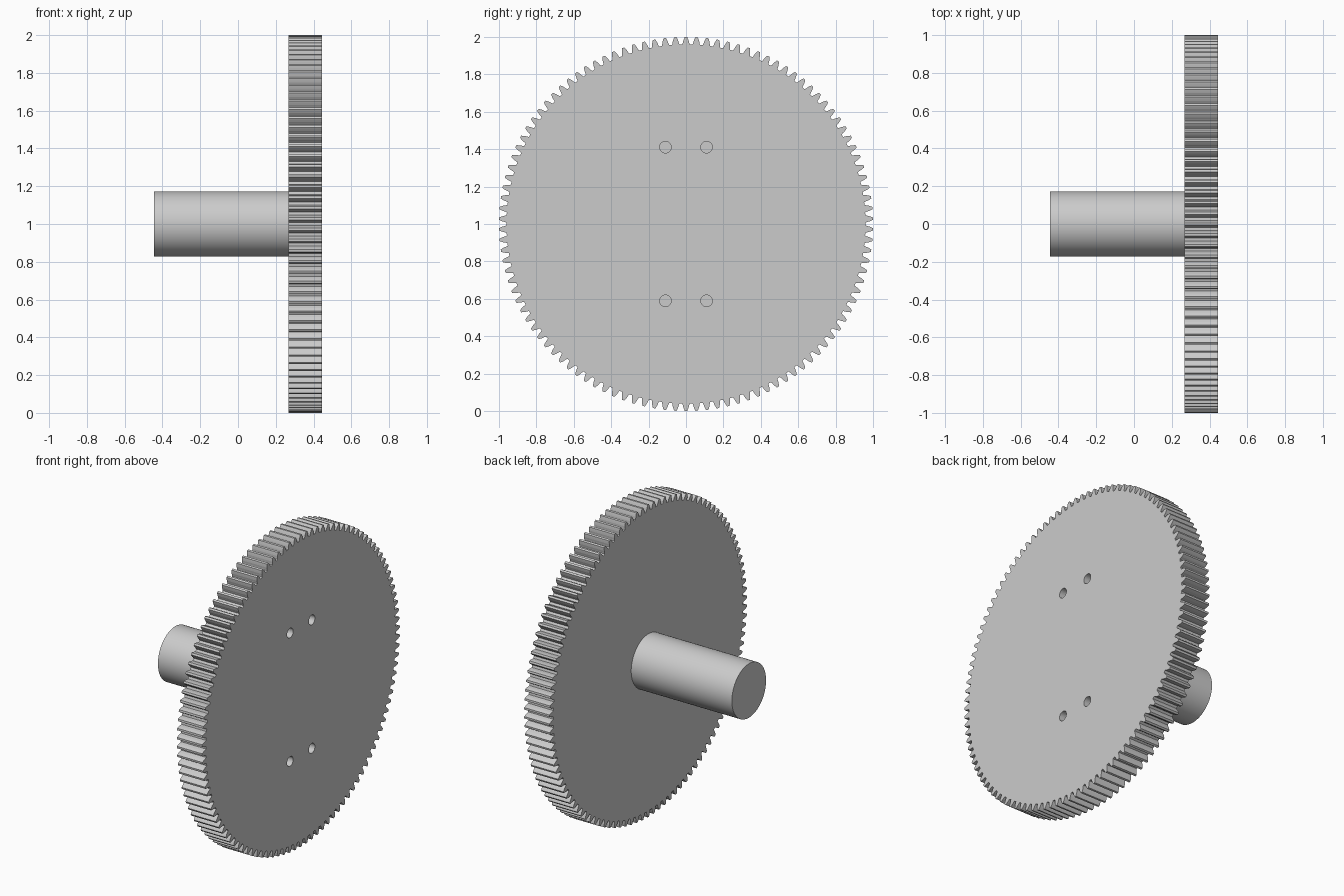
import bpy, bmesh, math
from mathutils import Matrix

if "Cube" in bpy.data.objects:
    bpy.data.objects.remove(bpy.data.objects["Cube"], do_unlink=True)

TEETH = 110
CENTRE_Z = 1.0
FACE_X, BACK_X, SHAFT_X = 0.446, 0.267, -0.446
ROOT, TIP = 0.96, 1.0

steel = bpy.data.materials.new("light grey metal")
steel.use_nodes = True
grey = (0.6, 0.6, 0.6, 1)
steel.diffuse_color = grey
steel.node_tree.nodes["Principled BSDF"].inputs["Base Color"].default_value = grey


def add_object(name, bm):
    mesh = bpy.data.meshes.new(name)
    bmesh.ops.recalc_face_normals(bm, faces=bm.faces)
    bm.to_mesh(mesh)
    bm.free()
    obj = bpy.data.objects.new(name, mesh)
    mesh.materials.append(steel)
    bpy.context.collection.objects.link(obj)
    return obj


def add_rod(name, radius, x0, x1, y, z, sides):
    bm = bmesh.new()
    place = Matrix.Translation(((x0 + x1) / 2, y, z)) @ Matrix.Rotation(math.pi / 2, 4, "Y")
    bmesh.ops.create_cone(bm, cap_ends=True, segments=sides, radius1=radius,
                          radius2=radius, depth=x1 - x0, matrix=place)
    return add_object(name, bm)


def smooth(obj):
    bpy.ops.object.select_all(action="DESELECT")
    obj.select_set(True)
    bpy.context.view_layer.objects.active = obj
    bpy.ops.object.shade_smooth_by_angle(angle=math.radians(30))


# Gear wheel: one curved tooth flank mirrored and repeated round the rim
flank = [(ROOT, 0.36), (0.968, 0.31), (0.98, 0.26), (0.99, 0.19), (TIP, 0.11)]
tooth = [(r, -w) for r, w in flank] + [(r, w) for r, w in reversed(flank)]
bm = bmesh.new()
rim = []
for i in range(TEETH):
    for r, w in tooth:
        a = (i + w) * math.tau / TEETH
        rim.append(bm.verts.new((BACK_X, r * math.sin(a), CENTRE_Z + r * math.cos(a))))
disc = bm.faces.new(rim)
wall = bmesh.ops.extrude_face_region(bm, geom=[disc])["geom"]
bmesh.ops.translate(bm, vec=(FACE_X - BACK_X, 0, 0),
                    verts=[v for v in wall if isinstance(v, bmesh.types.BMVert)])
gear = add_object("gear_wheel", bm)

# Four blind screw holes in the outer face
for side in (-1, 1):
    for level in (-1, 1):
        cutter = add_rod("screw_hole_cutter", 0.031, FACE_X - 0.14, FACE_X + 0.05,
                         side * 0.11, CENTRE_Z + level * 0.411, 32)
        cutter.hide_render = True
        cutter.hide_set(True)
        cut = gear.modifiers.new("screw_hole", "BOOLEAN")
        cut.operation = "DIFFERENCE"
        cut.solver = "EXACT"
        cut.object = cutter

# Solid shaft on the inner side
shaft = add_rod("shaft", 0.173, SHAFT_X, BACK_X + 0.01, 0, CENTRE_Z, 96)
smooth(shaft)
